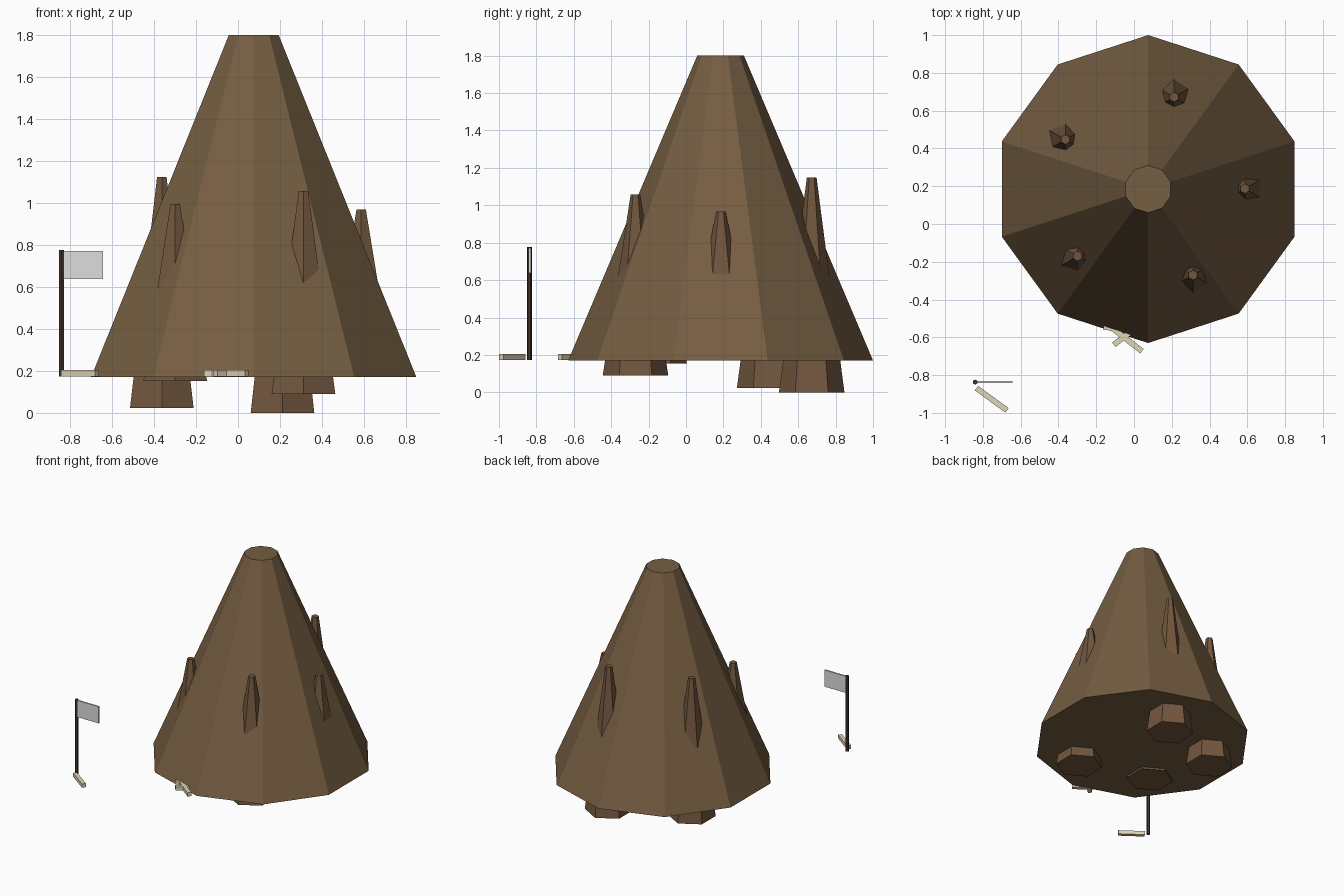
import bpy
import math

if "Cube" in bpy.data.objects:
    bpy.data.objects.remove(bpy.data.objects["Cube"])


def srgb(r, g, b):
    def lin(c):
        c /= 255
        return c / 12.92 if c <= 0.04045 else ((c + 0.055) / 1.055) ** 2.4
    return (lin(r), lin(g), lin(b), 1)


def material(name, rgb):
    m = bpy.data.materials.new(name)
    m.diffuse_color = srgb(*rgb)
    m.use_nodes = True
    m.node_tree.nodes["Principled BSDF"].inputs["Base Color"].default_value = m.diffuse_color
    return m


EARTH = material("earth brown", (118, 94, 66))
ROCK = material("rock brown", (114, 87, 62))
DARK = material("dark wood", (62, 52, 46))
BONE = material("pale bone", (222, 212, 182))
CLOTH = material("light grey cloth", (222, 222, 222))


def finish(name, mat):
    o = bpy.context.object
    o.name = name
    o.data.materials.append(mat)
    return o


def frustum(name, mat, sides, x, y, z0, z1, r0, r1):
    # Blender's cone puts its first vertex on +y
    bpy.ops.mesh.primitive_cone_add(vertices=sides, radius1=r0, radius2=r1,
                                    depth=z1 - z0, location=(x, y, (z0 + z1) / 2))
    return finish(name, mat)


def box(name, mat, centre, size, angle=0):
    bpy.ops.mesh.primitive_cube_add(size=1, location=centre,
                                    rotation=(0, 0, math.radians(angle)))
    bpy.context.object.scale = size
    return finish(name, mat)


# Ten-sided mound
frustum("mound", EARTH, 10, 0.075, 0.185, 0.17, 1.8, 0.815, 0.125)

# Tall six-sided spires running through the mound, centred at one height
MID = 0.574
for i, (x, y, top) in enumerate([(-0.363, 0.447, 1.125), (0.212, 0.672, 1.148),
                                 (0.312, -0.27, 1.057), (-0.299, -0.17, 0.995),
                                 (0.587, 0.187, 0.968)]):
    frustum(f"spire_{i + 1}", ROCK, 6, x, y, 2 * MID - top, top, 0.175, 0.026)

# Flag and its pole
frustum("flag_pole", DARK, 6, -0.841, -0.837, 0.173, 0.777, 0.0135, 0.0135)
box("flag", CLOTH, (-0.741, -0.836, 0.705), (0.195, 0.012, 0.133))

# Scattered bones: one by the pole, three at the mound's foot
for i, (x, y, angle) in enumerate([(-0.753, -0.928, -36), (-0.037, -0.612, -38),
                                   (-0.028, -0.578, 38), (-0.062, -0.55, -2)]):
    box(f"bone_{i + 1}", BONE, (x, y, 0.189), (0.2, 0.03, 0.03), angle)
